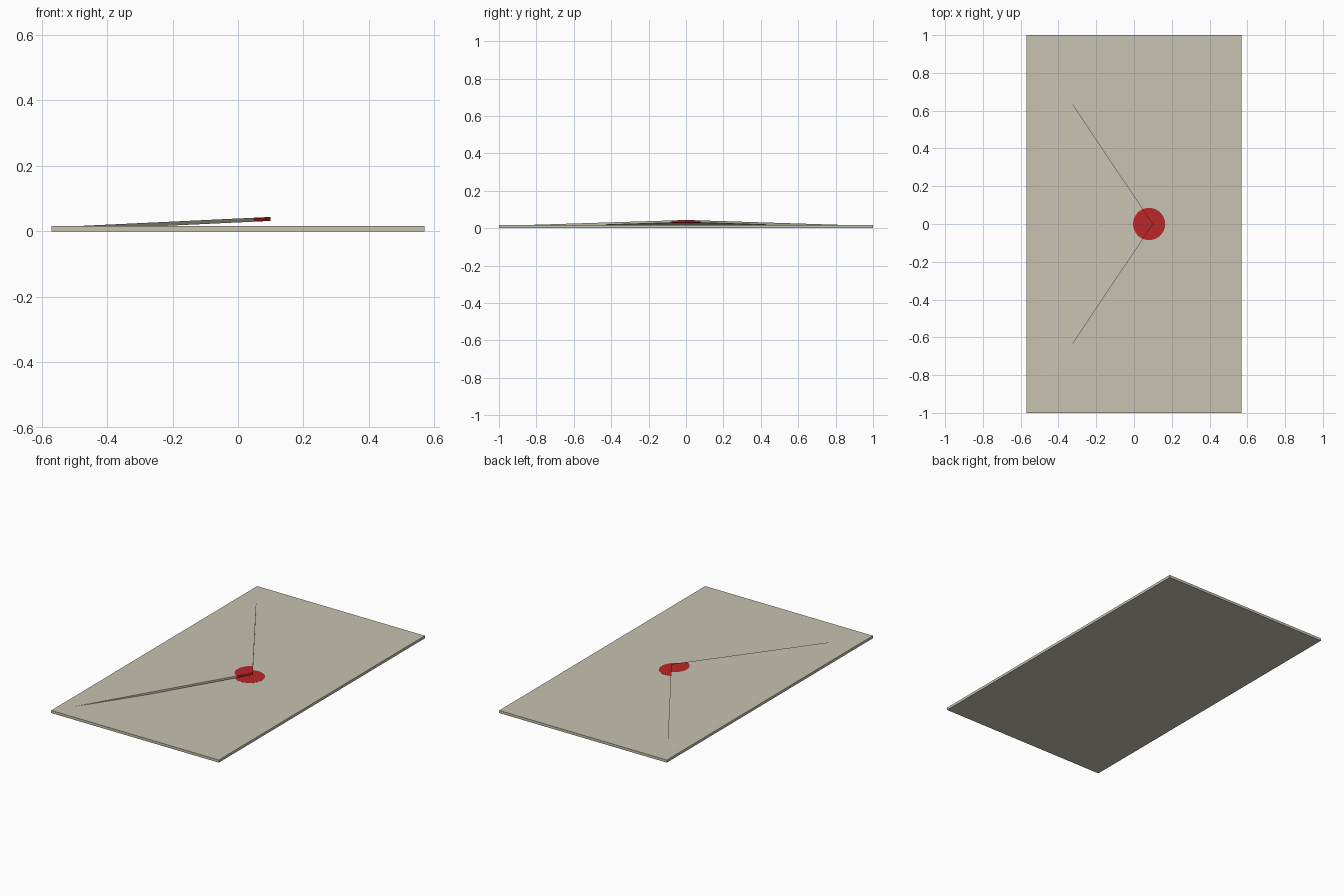
import bpy, bmesh
from math import atan2, cos, sin, sqrt

if "Cube" in bpy.data.objects:
    bpy.data.objects.remove(bpy.data.objects["Cube"])

def material(name, rgb):
    m = bpy.data.materials.new(name)
    m.diffuse_color = (*rgb, 1)
    m.use_nodes = True
    m.node_tree.nodes["Principled BSDF"].inputs["Base Color"].default_value = m.diffuse_color
    return m

PAPER = material("paper", (0.57, 0.54, 0.44))
WAX = material("red_seal", (0.5, 0.02, 0.02))

HX, HY, TOP = 0.57, 1.0, 0.016      # body half sizes and thickness
APEX = 0.10                         # flap tip x
CX, R = 0.08, 0.085                 # seal centre and radius
THICK, SLOPE, TIP_Z = 0.012, 0.047, 0.044


def prism(name, outline, low, high, mat):
    """Solid between two height functions of x over a counter-clockwise outline."""
    bm = bmesh.new()
    bot = [bm.verts.new((x, y, low(x))) for x, y in outline]
    top = [bm.verts.new((x, y, high(x))) for x, y in outline]
    bm.faces.new(top)
    bm.faces.new(bot[::-1])
    n = len(outline)
    for i in range(n):
        j = (i + 1) % n
        bm.faces.new((bot[i], bot[j], top[j], top[i]))
    me = bpy.data.meshes.new(name)
    bm.to_mesh(me)
    bm.free()
    me.materials.append(mat)
    ob = bpy.data.objects.new(name, me)
    bpy.context.collection.objects.link(ob)
    return ob


def flap_top(x):
    return TIP_Z + SLOPE * (x - APEX)


def flap_low(x):
    return flap_top(x) - THICK


# envelope body
prism("envelope_body", [(-HX, -HY), (HX, -HY), (HX, HY), (-HX, HY)],
      lambda x: 0, lambda x: TOP, PAPER)

# where the seal circle crosses the flap edges
dx, dy = -(APEX + HX), HY
length = sqrt(dx * dx + dy * dy)
dx, dy = dx / length, dy / length
b = (APEX - CX) * dx
t = -b + sqrt(b * b - (APEX - CX) ** 2 + R * R)
a0 = atan2(t * dy, APEX - CX + t * dx)
a1 = 2 * 3.14159265 - a0
arc = [(CX + R * cos(a0 + (a1 - a0) * i / 24), R * sin(a0 + (a1 - a0) * i / 24))
       for i in range(25)]

# slightly lifted triangular flap, with its tip coloured by the seal
prism("flap", [(-HX, HY), (-HX, -HY)] + arc[::-1], flap_low, flap_top, PAPER)
prism("seal_on_flap", [(APEX, 0)] + arc, flap_low, flap_top, WAX)

# seal on the body
circle = [(CX + R * cos(i * 0.1308997), R * sin(i * 0.1308997)) for i in range(48)]
prism("seal_on_body", circle, lambda x: TOP - 0.002, lambda x: TOP + 0.0006, WAX)
